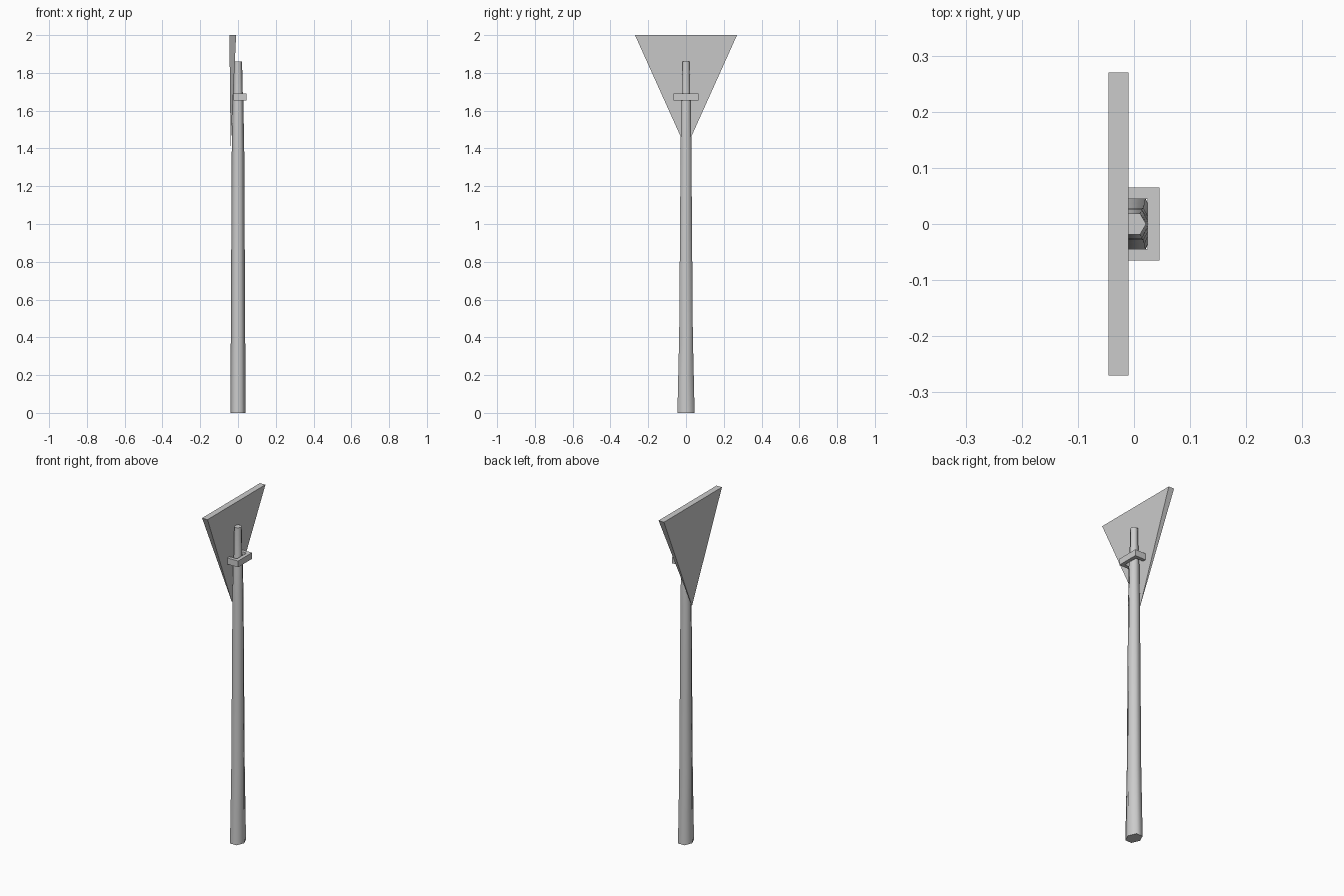
import bpy, math

if "Cube" in bpy.data.objects:
    bpy.data.objects.remove(bpy.data.objects["Cube"])


def make(name, verts, faces):
    me = bpy.data.meshes.new(name)
    me.from_pydata(verts, [], faces)
    ob = bpy.data.objects.new(name, me)
    bpy.context.collection.objects.link(ob)
    return ob


# tapered six-sided pole: (z, half width x, half width y) per ring
rings = [(0, .041, .0455), (.42, .038, .036), (1.4, .033, .0285), (1.66, .028, .0255),
         (1.70, .025, .021), (1.86, .0215, .019)]
N = 6
verts, faces = [], []
for z, rx, ry in rings:
    for i in range(N):
        a = 2 * math.pi * i / N
        verts.append((rx * math.cos(a), ry * math.sin(a) / math.sin(math.pi / 3), z))
for r in range(len(rings) - 1):
    for i in range(N):
        j = (i + 1) % N
        faces.append((r * N + i, r * N + j, (r + 1) * N + j, (r + 1) * N + i))
faces.append(tuple(reversed(range(N))))
faces.append(tuple(range((len(rings) - 1) * N, len(rings) * N)))
pole = make("pole", verts, faces)
bpy.context.view_layer.objects.active = pole
pole.select_set(True)
bpy.ops.object.shade_smooth_by_angle(angle=math.radians(65))

# triangular sign board, thinning to a point at the bottom
top = [(-.0455, -.27, 2), (-.01, -.27, 2), (-.01, .27, 2), (-.0455, .27, 2)]
make("sign_board", top + [(-.039, 0, 1.4)],
     [(0, 1, 2, 3)] + [((i + 1) % 4, i, 4) for i in range(4)])

# U-shaped bracket clamping the pole to the board
outline = [(-.024, -.065), (.0455, -.065), (.0455, .065), (-.024, .065),
           (-.024, .0445), (.0245, .0445), (.0245, -.0445), (-.024, -.0445)]
n = len(outline)
bv = [(x, y, z) for z in (1.655, 1.692) for x, y in outline]
bf = [(i, (i + 1) % n, (i + 1) % n + n, i + n) for i in range(n)]
for q in ((0, 1, 6, 7), (1, 2, 5, 6), (2, 3, 4, 5)):
    bf.append(tuple(i + n for i in q))
    bf.append(tuple(reversed(q)))
make("bracket", bv, bf)
